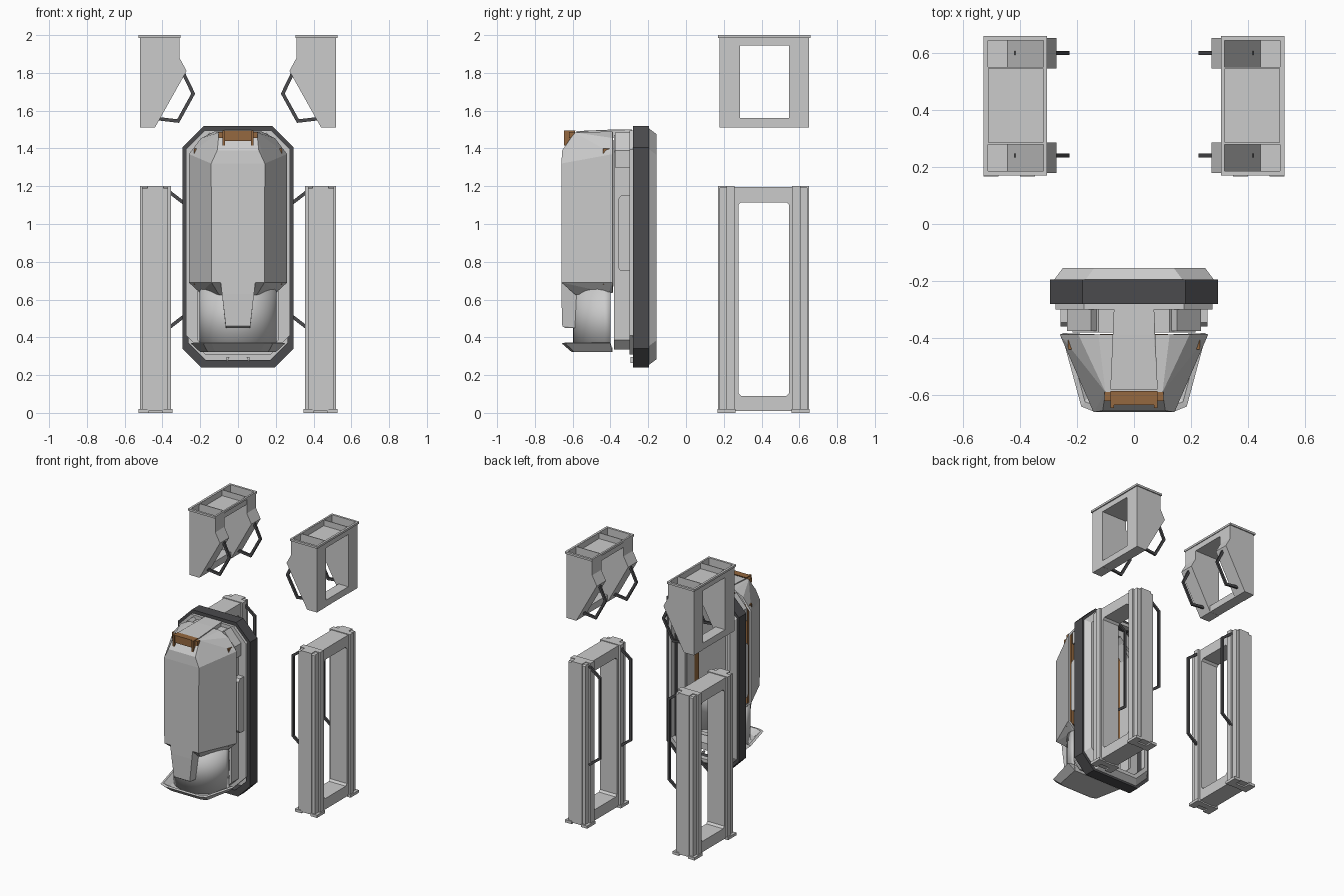
import bpy, bmesh, math
from mathutils import Vector

if "Cube" in bpy.data.objects:
    bpy.data.objects.remove(bpy.data.objects["Cube"])


def mat(name, col):
    m = bpy.data.materials.new(name)
    m.diffuse_color = (*col, 1)
    m.use_nodes = True
    m.node_tree.nodes["Principled BSDF"].inputs["Base Color"].default_value = m.diffuse_color
    return m


DARK = mat("dark_rubber", (0.07, 0.07, 0.075))
BROWN = mat("brown_metal", (0.30, 0.14, 0.05))


def finish(name, bm, m=None, mirror=False, thick=0, smooth=False):
    bmesh.ops.recalc_face_normals(bm, faces=bm.faces)
    me = bpy.data.meshes.new(name)
    bm.to_mesh(me)
    bm.free()
    ob = bpy.data.objects.new(name, me)
    bpy.context.collection.objects.link(ob)
    if m:
        me.materials.append(m)
    if thick:
        s = ob.modifiers.new("wall", 'SOLIDIFY')
        s.thickness, s.offset = thick, -1
    if mirror:
        ob.modifiers.new("mirror", 'MIRROR').use_clip = False
    if smooth:
        bpy.context.view_layer.objects.active = ob
        ob.select_set(True)
        bpy.ops.object.shade_smooth_by_angle(angle=math.radians(30))
        ob.select_set(False)
    return ob


def loft(name, loops, closed=True, wrap=True, **kw):
    """Bridge successive point loops; closed joins the last loop to the first."""
    bm = bmesh.new()
    rows = [[bm.verts.new(p) for p in lp] for lp in loops]
    n = len(rows[0])
    for i in range(len(rows) if closed else len(rows) - 1):
        a, b = rows[i], rows[(i + 1) % len(rows)]
        for j in range(n if wrap else n - 1):
            k = (j + 1) % n
            bm.faces.new((a[j], a[k], b[k], b[j]))
    return finish(name, bm, **kw)


def rect(axis, d, a0, a1, z0, z1, c, ct=None):
    """Chamfered rectangle in the plane at distance d along axis."""
    ct = c if ct is None else ct
    p = [(a0 + c, z0), (a1 - c, z0), (a1, z0 + c), (a1, z1 - ct),
         (a1 - ct, z1), (a0 + ct, z1), (a0, z1 - ct), (a0, z0 + c)]
    return [(d, a, z) if axis == 'x' else (a, d, z) for a, z in p]


def oct_y(y, w, z0, z1, c, ct):
    return rect('y', y, -w, w, z0, z1, c, ct)


def hull(name, pts, open_back=False, sym=False, **kw):
    bm = bmesh.new()
    if sym:
        pts = pts + [(-x, y, z) for x, y, z in pts]
    for p in pts:
        bm.verts.new(p)
    bmesh.ops.convex_hull(bm, input=bm.verts)
    bmesh.ops.dissolve_limit(bm, angle_limit=0.02, verts=bm.verts, edges=bm.edges)
    bm.normal_update()
    if open_back:
        bmesh.ops.delete(bm, geom=[f for f in bm.faces if f.normal.y > 0.95], context='FACES')
    return finish(name, bm, **kw)


def box(name, x0, x1, y0, y1, z0, z1, **kw):
    return hull(name, [(x, y, z) for x in (x0, x1) for y in (y0, y1) for z in (z0, z1)], **kw)


def prism(name, prof, axis, d0, d1, open_top=False, **kw):
    bm = bmesh.new()
    f = lambda a, z, d: (d, a, z) if axis == 'x' else (a, d, z)
    lo = [bm.verts.new(f(a, z, d0)) for a, z in prof]
    hi = [bm.verts.new(f(a, z, d1)) for a, z in prof]
    bm.faces.new(lo)
    bm.faces.new(hi)
    for i in range(len(prof)):
        j = (i + 1) % len(prof)
        bm.faces.new((lo[i], lo[j], hi[j], hi[i]))
    bmesh.ops.recalc_face_normals(bm, faces=bm.faces)
    bm.normal_update()
    if open_top:
        bmesh.ops.delete(bm, geom=[f for f in bm.faces if f.normal.z > 0.95], context='FACES')
    return finish(name, bm, **kw)


def bar(name, path, y, r=0.009):
    """Square bar following an x-z path, mitred at the bends."""
    P = [Vector(p) for p in path]
    loops = []
    for i, p in enumerate(P):
        d0 = (p - P[i - 1]).normalized() if i else (P[1] - p).normalized()
        d1 = (P[i + 1] - p).normalized() if i < len(P) - 1 else d0
        n = Vector((-(d0 + d1).y, (d0 + d1).x)).normalized()
        n *= r / max(0.5, n.dot(Vector((-d0.y, d0.x))))
        a, b = p + n, p - n
        loops.append([(a.x, y - .007, a.y), (a.x, y + .007, a.y),
                      (b.x, y + .007, b.y), (b.x, y - .007, b.y)])
    return loft(name, loops, closed=False, m=DARK, mirror=True)


# --- lower standing frames
loft("lower_frame", [rect('x', .37, .175, .645, .01, 1.195, .008),
                     rect('x', .508, .175, .645, .01, 1.195, .008),
                     rect('x', .508, .278, .545, .09, 1.115, .014),
                     rect('x', .37, .278, .545, .09, 1.115, .014)], mirror=True)
for y0, y1, yo in ((.215, .258, .17), (.562, .605, .65)):
    box("frame_column", .355, .52, y0, y1, 0, 1.2, mirror=True)
    box("frame_rail", .395, .48, min(yo, y0), max(yo, y1), .01, 1.2, mirror=True)
    for x0, x1 in ((.348, .40), (.475, .528)):
        box("frame_foot", x0, x1, min(yo, y0) - .003, max(yo, y1) + .005, 0, .02, mirror=True)

# --- upper hanging brackets: hollow legs, sill, tray and rim
leg = [(.52, 1.51), (.44, 1.51), (.272, 1.81), (.31, 1.88), (.31, 2.0), (.52, 2.0)]
for y0, y1 in ((.178, .285), (.545, .652)):
    prism("bracket_leg", leg, 'y', y0, y1, open_top=True, mirror=True, thick=.008)
box("bracket_sill", .44, .519, .284, .546, 1.511, 1.56, mirror=True)
box("bracket_tray", .311, .519, .284, .546, 1.945, 1.957, mirror=True)
for x in (.311, .511):
    box("bracket_tray_wall", x, x + .008, .284, .546, 1.95, 1.999, mirror=True)


def flat(z, x0, x1, y0, y1):
    return [(x0, y0, z), (x1, y0, z), (x1, y1, z), (x0, y1, z)]


loft("bracket_rim", [flat(1.985, .305, .528, .17, .66), flat(2, .305, .528, .17, .66),
                     flat(2, .318, .512, .186, .644), flat(1.985, .318, .512, .186, .644)], mirror=True)

# --- grab handles
for y in (.24, .60):
    bar("bracket_handle", [(.29, 1.80), (.237, 1.69), (.317, 1.545), (.42, 1.557)], y)
    bar("frame_handle", [(.37, 1.175), (.282, 1.107), (.282, .515), (.37, .447)], y)

# --- pod seal ring with bevelled rear rim
loft("seal_ring", [oct_y(-.28, .295, .24, 1.52, .1, .115), oct_y(-.195, .295, .24, 1.52, .1, .115),
                   oct_y(-.195, .262, .28, 1.487, .09, .1), oct_y(-.28, .262, .28, 1.487, .09, .1)], m=DARK)
loft("rear_rim", [oct_y(-.195, .28, .255, 1.505, .1, .11), oct_y(-.155, .25, .285, 1.475, .1, .11),
                  oct_y(-.155, .225, .31, 1.45, .09, .1), oct_y(-.195, .225, .31, 1.45, .09, .1)])

# --- pod body behind the door
loft("body_flange", [oct_y(-.30, .275, .31, 1.495, .1, .1), oct_y(-.275, .275, .31, 1.495, .1, .1),
                     oct_y(-.275, .2, .36, 1.44, .08, .09), oct_y(-.30, .2, .36, 1.44, .08, .09)])
loft("body_tube", [oct_y(-.38, .215, .335, 1.47, .05, .09), oct_y(-.29, .215, .335, 1.47, .05, .09),
                   oct_y(-.29, .195, .36, 1.44, .05, .085), oct_y(-.38, .195, .36, 1.44, .05, .085)])
prism("side_box", [(-.36, .77), (-.345, .75), (-.285, .75), (-.285, 1.15), (-.345, 1.15), (-.36, 1.13)],
      'x', .21, .258, mirror=True)
hull("upper_clamp", [(x, y, z) for y in (-.375, -.29) for x, z in
                     ((.12, 1.45), (.20, 1.30), (.235, 1.30), (.235, 1.39), (.15, 1.485))], mirror=True)
for z0 in (.275,):
    hull("ring_tooth", [(.045, -.295, .295), (.06, -.295, .295), (.06, -.295, .265),
                        (.045, -.275, .295), (.06, -.275, .295), (.06, -.275, .265)], mirror=True)

# --- faceted door shell, open towards the body
hull("door_shell", [(.14, -.66, .69), (.142, -.66, 1.32), (.11, -.655, 1.39), (.10, -.59, 1.485),
                    (.125, -.388, 1.49), (.195, -.388, 1.455), (.26, -.388, 1.37), (.26, -.388, .69),
                    (.10, -.585, .625), (.20, -.41, .635), (.20, -.388, .635)],
     open_back=True, sym=True, thick=.014)
box("door_liner", .2, .232, -.44, -.386, .68, 1.40, m=BROWN, mirror=True)
box("door_liner_top", -.12, .12, -.43, -.386, 1.44, 1.465, m=BROWN)

# --- top spine and hook
hull("top_spine", [(.07, -.285, 1.5), (.07, -.39, 1.5), (.083, -.58, 1.492),
                   (.07, -.285, 1.45), (.07, -.39, 1.46), (.083, -.58, 1.47)], sym=True)
hook = [(-.645, 1.495), (-.585, 1.495), (-.60, 1.465), (-.632, 1.415), (-.645, 1.415)]
prism("top_hook", [(-.635, 1.495), (-.585, 1.495), (-.60, 1.46), (-.635, 1.44)], 'x', -.07, .07, m=BROWN)
prism("hook_prong", hook, 'x', .07, .083, m=BROWN, mirror=True)
box("hook_wing", .07, .103, -.62, -.59, 1.455, 1.488, m=BROWN, mirror=True)

# --- curved lower panel, tongue and foot tray
arc = [(.205 * math.cos(math.pi * i / 18), -.40 - .198 * math.sin(math.pi * i / 18)) for i in range(19)]
loft("lower_panel", [[(x, y, z) for x, y in arc] for z in (.34, .66)],
     closed=False, wrap=False, thick=.012, smooth=True)
hull("door_tongue", [(.092, -.66, .695), (.085, -.66, .63), (.065, -.655, .46), (.06, -.64, .45),
                     (.092, -.57, .695), (.065, -.57, .45)], sym=True)
top = [(.25, -.40), (.185, -.64), (.14, -.658)]
low = [(.20, -.39), (.16, -.59), (.12, -.605)]


def ring(pts, z, s=1.0):
    q = [(x * s, -.40 + (y + .40) * s, z) for x, y in pts]
    return q + [(-x, y, z) for x, y, z in reversed(q)]


loft("foot_tray", [ring(low, .34, .9), ring(low, .322), ring(top, .368), ring(top, .372, .93)])
hull("foot_floor", [(x, y, z) for x, y in low for z in (.323, .345)], sym=True)
